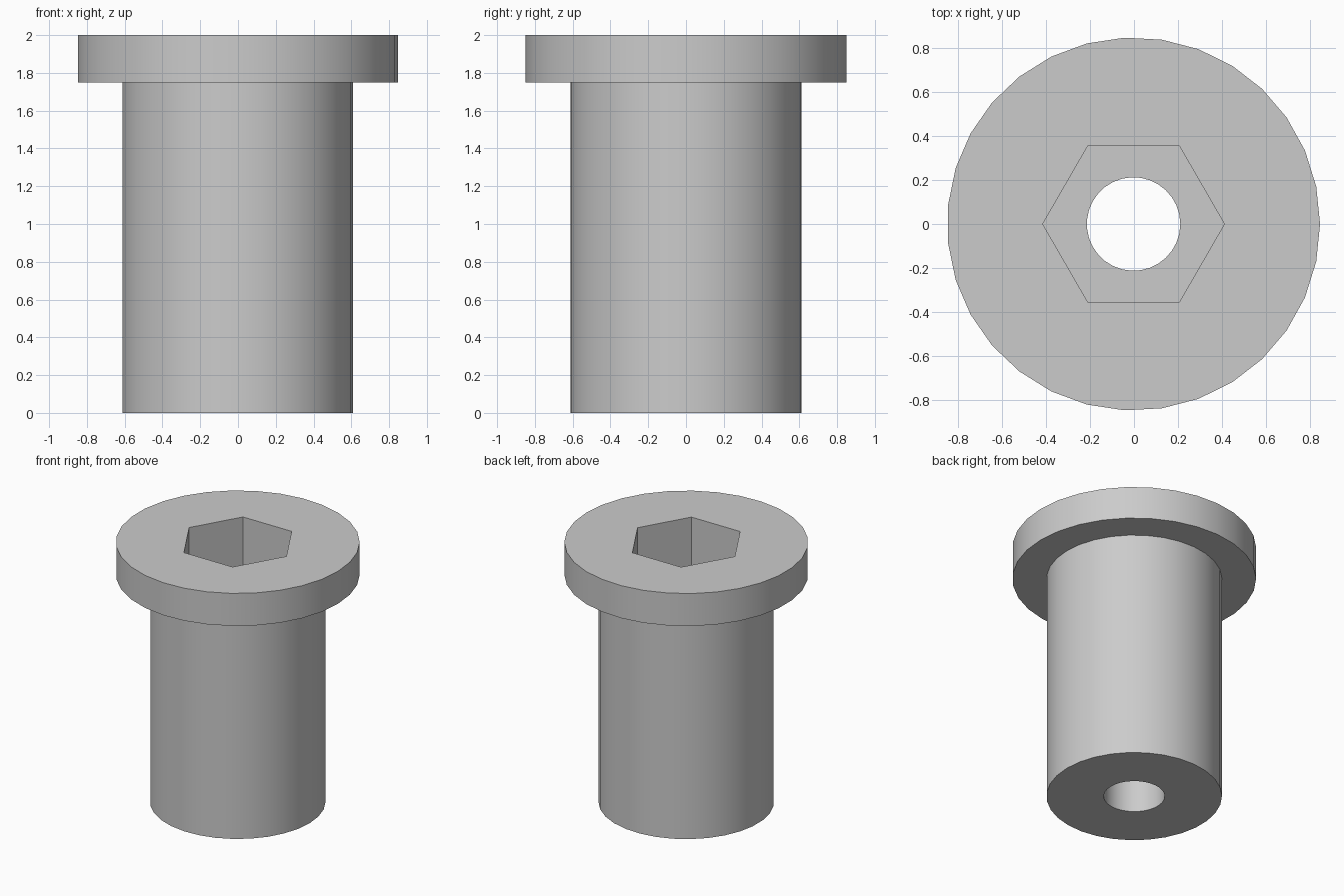
import bpy, bmesh, math

cube = bpy.data.objects.get("Cube")
if cube:
    bpy.data.objects.remove(cube, do_unlink=True)

SIDES = 31
CENTRE_X = -0.002
HEAD_R, SHAFT_R, BORE_R, HEX_R = 0.85, 0.612, 0.213, 0.414
TOP, HEAD_BOTTOM, HEX_FLOOR = 2.0, 1.75, 1.5

bm = bmesh.new()


def ring(radius, z, sides=SIDES):
    """Closed loop of vertices, first one on +x."""
    verts = []
    for i in range(sides):
        a = math.tau * i / sides
        verts.append(bm.verts.new((CENTRE_X + radius * math.cos(a), radius * math.sin(a), z)))
    for i in range(sides):
        bm.edges.new((verts[i - 1], verts[i]))
    return verts


def skin(a, b):
    """Quads between two rings of equal count."""
    for i in range(len(a)):
        bm.faces.new((a[i - 1], a[i], b[i], b[i - 1]))


def fill_between(outer, inner):
    """Flat face area between two coplanar loops of any count."""
    edges = [bm.edges.get((r[i - 1], r[i])) for r in (outer, inner) for i in range(len(r))]
    bmesh.ops.triangle_fill(bm, edges=edges, use_beauty=True, normal=(0, 0, 1))


# Outside: bottom annulus, shaft, underside of head, head rim
bore_bottom = ring(BORE_R, 0)
outer = [bore_bottom, ring(SHAFT_R, 0), ring(SHAFT_R, HEAD_BOTTOM),
         ring(HEAD_R, HEAD_BOTTOM), ring(HEAD_R, TOP)]
for lower, upper in zip(outer, outer[1:]):
    skin(lower, upper)

# Hex socket and through bore
hex_top, hex_floor = ring(HEX_R, TOP, 6), ring(HEX_R, HEX_FLOOR, 6)
bore_top = ring(BORE_R, HEX_FLOOR)
fill_between(outer[-1], hex_top)
skin(hex_top, hex_floor)
fill_between(hex_floor, bore_top)
skin(bore_top, bore_bottom)

bmesh.ops.recalc_face_normals(bm, faces=bm.faces[:])
mesh = bpy.data.meshes.new("flanged_sleeve")
bm.to_mesh(mesh)
bm.free()

# Plain grey metal
grey = bpy.data.materials.new("grey")
grey.use_nodes = True
colour = (0.6, 0.6, 0.6, 1)
grey.diffuse_color = colour
grey.node_tree.nodes["Principled BSDF"].inputs["Base Color"].default_value = colour
mesh.materials.append(grey)

sleeve = bpy.data.objects.new("flanged_sleeve", mesh)
bpy.context.collection.objects.link(sleeve)
bpy.ops.object.select_all(action="DESELECT")
sleeve.select_set(True)
bpy.context.view_layer.objects.active = sleeve
bpy.ops.object.shade_smooth_by_angle(angle=math.radians(30))
